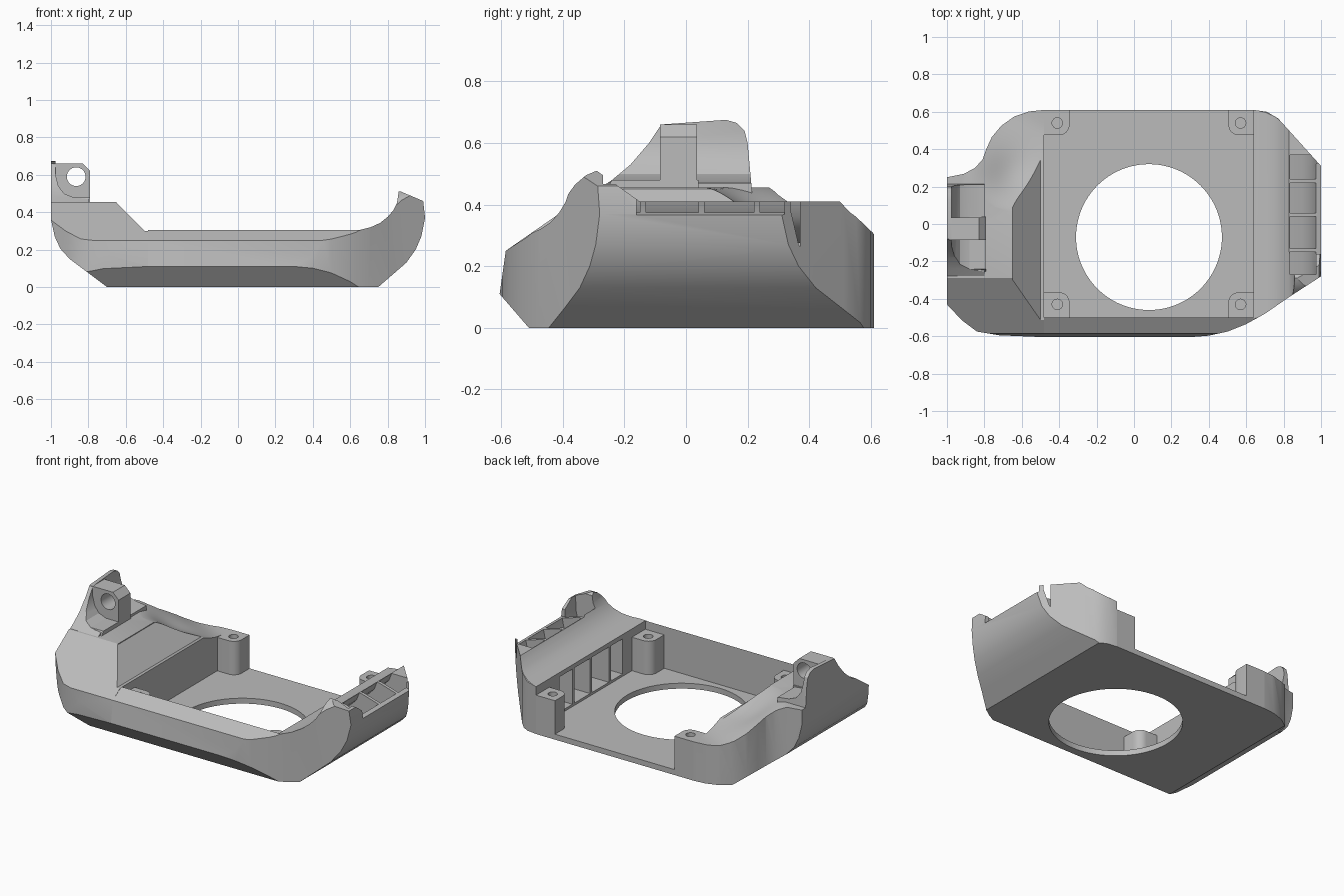
import bpy, bmesh, math
from mathutils import Vector

if "Cube" in bpy.data.objects:
    bpy.data.objects.remove(bpy.data.objects["Cube"])

grey = bpy.data.materials.new("light_grey")
grey.use_nodes = True
GREY = (0.5, 0.5, 0.5, 1)
grey.diffuse_color = GREY
grey.node_tree.nodes["Principled BSDF"].inputs["Base Color"].default_value = GREY


def add_object(name, bm):
    bmesh.ops.recalc_face_normals(bm, faces=bm.faces)
    mesh = bpy.data.meshes.new(name)
    bm.to_mesh(mesh)
    bm.free()
    mesh.materials.append(grey)
    obj = bpy.data.objects.new(name, mesh)
    bpy.context.collection.objects.link(obj)
    return obj


def prism(name, points, axis, start, end):
    """Extrude a 2D profile along an axis: x takes (y,z), y takes (x,z), z takes (x,y)."""
    place = {"x": lambda p: (start, p[0], p[1]),
             "y": lambda p: (p[0], start, p[1]),
             "z": lambda p: (p[0], p[1], start)}[axis]
    step = Vector([(end - start) * (a == axis) for a in "xyz"])
    bm = bmesh.new()
    face = bm.faces.new([bm.verts.new(place(p)) for p in points])
    out = bmesh.ops.extrude_face_region(bm, geom=[face])
    bmesh.ops.translate(bm, vec=step,
                        verts=[v for v in out["geom"] if isinstance(v, bmesh.types.BMVert)])
    return add_object(name, bm)


def circle(cx, cy, r, n=64):
    return [(cx + r * math.cos(i * math.tau / n), cy + r * math.sin(i * math.tau / n))
            for i in range(n)]


def rect(a, b, c, d):
    return [(a, c), (b, c), (b, d), (a, d)]


def boolean(obj, tool, operation):
    mod = obj.modifiers.new("cut", "BOOLEAN")
    mod.operation, mod.solver, mod.object = operation, "EXACT", tool
    bpy.context.view_layer.update()
    result = bpy.data.meshes.new_from_object(
        obj.evaluated_get(bpy.context.evaluated_depsgraph_get()))
    obj.modifiers.clear()
    obj.data = result
    bpy.data.objects.remove(tool)


# Shared silhouettes
front_edge = [(-.585, .25), (-.605, .11), (-.51, 0)]
plan_left = [(.3, -.605), (.4, -.597), (.5, -.575), (.6, -.535), (.7, -.48), (.83, -.39),
             (1, -.28), (1, .31), (.82, .51), (.77, .565), (.71, .6), (.64, .61), (.3, .61)]
plan_right = [(-.48, .61), (-.56, .602), (-.64, .575), (-.71, .525), (-.76, .465),
              (-.79, .4), (-.81, .345), (-.85, .3), (-.91, .268), (-1, .25),
              (-1, -.43), (-.92, -.515), (-.84, -.575), (-.72, -.595), (-.48, -.605)]

# Tray: floor and wedge shaped front wall
tray = prism("tray", front_edge + [(.61, 0), (.61, .035), (-.5, .035), (-.5, .305)],
             "x", -.48, .64)
boolean(tray, prism("plan", plan_left[1:-1] + [(-.6, .62), (-.6, -.61), (.3, -.605)], "z", -.1, 1),
        "INTERSECT")
boolean(tray, prism("opening", circle(.08, -.07, .39, 96), "z", -.1, .2), "DIFFERENCE")

# Left end: three silhouettes intersected
left_end = prism("left_end", front_edge + [(.61, 0), (.61, .305), (.5, .41), (-.15, .41),
                 (-.29, .51), (-.325, .495), (-.36, .465), (-.4, .41), (-.43, .365), (-.46, .335)],
                 "x", .64, 1)
boolean(left_end, prism("front_shape", [(.6, 0), (.75, 0), (.9, .13), (.95, .2), (.98, .27),
        (1, .37), (.99, .46), (.86, .515), (.85, .45), (.83, .41), (.8, .375), (.76, .343),
        (.71, .32), (.65, .305), (.6, .3)], "y", -1, 1), "INTERSECT")
boolean(left_end, prism("plan", plan_left, "z", -.1, 1), "INTERSECT")
boolean(left_end, prism("lip_slope", [(.85, .41), (1.02, .36), (1.02, .45), (.85, .45)],
                        "y", -.16, .32), "DIFFERENCE")

# Air duct bays with ribs left between them
duct = [(.6, .05), (.6, .27), (.7, .285), (.77, .315), (.815, .36), (.835, .41), (.84, .6),
        (.975, .6), (.973, .38), (.95, .27), (.9, .17), (.76, .05)]
for a, b in [(-.27, -.15), (-.13, .04), (.06, .22), (.24, .37)]:
    boolean(left_end, prism("bay", duct, "y", a, b), "DIFFERENCE")

# Right end: sloped front, stepped top
right_end = prism("right_end", front_edge + [(.61, 0), (.61, .455), (-.29, .455)], "x", -1, -.48)
boolean(right_end, prism("front_shape", [(-.48, 0), (-.7, 0), (-.9, .15), (-.95, .205),
        (-.98, .27), (-1, .36), (-1, .6), (-.65, .6), (-.65, .45), (-.5, .3), (-.48, .3)],
        "y", -1, 1), "INTERSECT")
boolean(right_end, prism("plan", plan_right, "z", -.1, 1), "INTERSECT")

# Flowing saddle over the back of the right end
bm = bmesh.new()
bmesh.ops.create_grid(bm, x_segments=26, y_segments=28, size=.5)
for v in bm.verts:
    x, y = -.76 + v.co.x * .64, .34 + v.co.y * .64
    d = (x + .6) * .518 + (y - .02) * .856
    t = min(max(d / .5, 0), 1)
    dip = .05 * math.exp(-((x + .66) ** 2 + (y - .25) ** 2) / .02)
    v.co = (x, y, .465 - .215 * t * t * (3 - 2 * t) - dip)
out = bmesh.ops.extrude_face_region(bm, geom=bm.faces[:])
for v in out["geom"]:
    if isinstance(v, bmesh.types.BMVert):
        v.co.z = 1
boolean(right_end, add_object("saddle", bm), "DIFFERENCE")

# Hinge: base step, pierced lug and curved outer shell
hinge_base = prism("hinge_base", [(-.27, .43), (.04, .43), (.04, .48), (-.24, .48)], "x", -1, -.79)
hinge_lug = prism("hinge_lug", [(-.99, .46), (-.79, .46), (-.79, .62), (-.83, .66), (-.99, .66)],
                  "y", -.085, .035)
boolean(hinge_lug, prism("pin_hole", circle(-.865, .59, .05, 40), "y", -.2, .2), "DIFFERENCE")
hinge_shell = prism("hinge_shell", [(-1, .38), (-.8, .38), (-.8, .47), (-.88, .48), (-.93, .5),
                    (-.96, .54), (-.975, .6), (-.975, .7), (-1, .7)], "y", -.4, .25)
boolean(hinge_shell, prism("side_shape", [(-.4, .375), (-.24, .48), (-.18, .53), (-.12, .6),
        (-.08, .66), (.13, .675), (.165, .665), (.19, .64), (.2, .6), (.22, .38)],
        "x", -1.1, -.7), "INTERSECT")

# Corner screw posts
for px, sx, side in [(-.48, 1, "right"), (.64, -1, "left")]:
    for py, sy, end in [(.61, -1, "back"), (-.5, 1, "front")]:
        arc = [(.08 + .055 * math.cos(a), .08 + .055 * math.sin(a))
               for a in [i * math.pi / 16 for i in range(9)]]
        outline = [(px + sx * u, py + sy * v) for u, v in [(0, 0), (.135, 0)] + arc + [(0, .135)]]
        post = prism("screw_post_%s_%s" % (end, side), outline, "z", .03, .25)
        boolean(post, prism("screw_hole", circle(px + sx * .07, py + sy * .07, .028, 24),
                            "z", .1, .4), "DIFFERENCE")

# Smooth the curved walls, keep hard edges crisp
bpy.ops.object.select_all(action="DESELECT")
for obj in bpy.context.collection.objects:
    if obj.type == "MESH":
        obj.select_set(True)
        bpy.context.view_layer.objects.active = obj
bpy.ops.object.shade_smooth_by_angle(angle=math.radians(28))
